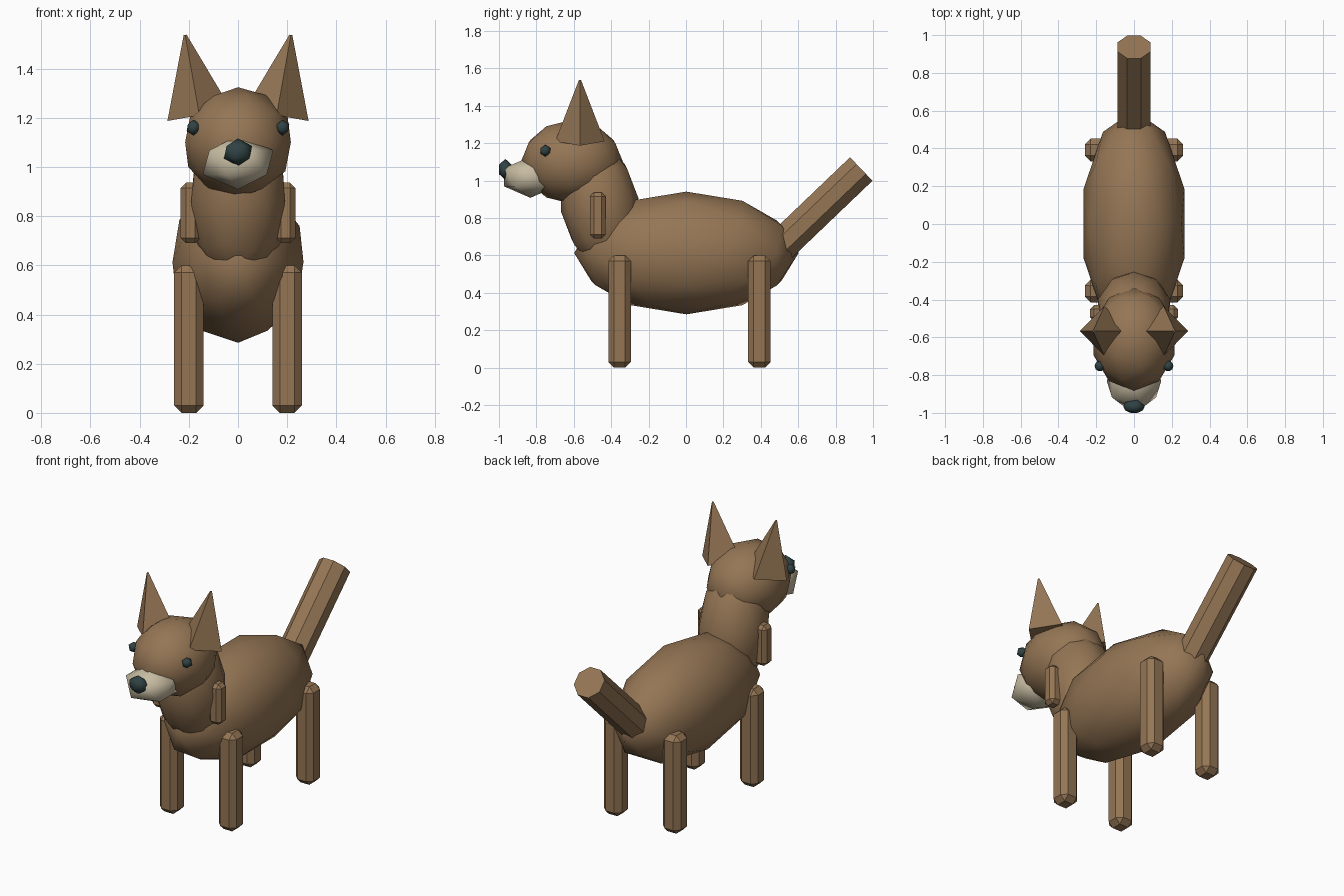
import bpy, bmesh, math
from mathutils import Matrix, Vector

if "Cube" in bpy.data.objects:
    bpy.data.objects.remove(bpy.data.objects["Cube"])


def material(name, rgb):
    m = bpy.data.materials.new(name)
    m.diffuse_color = (*rgb, 1)
    m.use_nodes = True
    m.node_tree.nodes["Principled BSDF"].inputs["Base Color"].default_value = m.diffuse_color
    return m


BROWN = material("brown fur", (0.30, 0.18, 0.09))
CREAM = material("cream muzzle", (0.57, 0.50, 0.36))
DARK = material("dark slate", (0.030, 0.055, 0.057))


def finish(name, bm, mat, smooth=False):
    bmesh.ops.recalc_face_normals(bm, faces=bm.faces)
    for f in bm.faces:
        f.smooth = smooth
    me = bpy.data.meshes.new(name)
    bm.to_mesh(me)
    bm.free()
    me.materials.append(mat)
    ob = bpy.data.objects.new(name, me)
    bpy.context.collection.objects.link(ob)
    return ob


def ball(name, centre, radii, mat, detail=2, tilt=0):
    """Low-poly ellipsoid, tilted about x."""
    bm = bmesh.new()
    m = (Matrix.Translation(centre) @ Matrix.Rotation(math.radians(tilt), 4, 'X')
         @ Matrix.Diagonal((*radii, 1)))
    bmesh.ops.create_icosphere(bm, subdivisions=detail, radius=1, matrix=m)
    return finish(name, bm, mat, True)


def bevelled_box(name, centre, size, bevel):
    bm = bmesh.new()
    bmesh.ops.create_cube(bm, size=1, matrix=Matrix.Translation(centre) @ Matrix.Diagonal((*size, 1)))
    bmesh.ops.bevel(bm, geom=bm.edges[:], offset=bevel, segments=1, affect='EDGES')
    return finish(name, bm, BROWN)


def cone(name, start, end, r1, r2, sides, spin=0):
    """Tapered prism running from start to end."""
    a, b = Vector(start), Vector(end)
    d = b - a
    # tilt the z axis onto d by the shortest turn
    rot = Vector((0, 0, 1)).rotation_difference(d).to_matrix().to_4x4()
    m = (Matrix.Translation((a + b) / 2) @ rot
         @ Matrix.Rotation(math.radians(spin), 4, 'Z'))
    bm = bmesh.new()
    bmesh.ops.create_cone(bm, cap_ends=True, segments=sides, radius1=r1, radius2=r2,
                          depth=d.length, matrix=m)
    return finish(name, bm, BROWN)


# Torso, neck and head
ball("body", (0, 0.002, 0.613), (0.28, 0.60, 0.328), BROWN)
ball("neck", (0, -0.462, 0.872), (0.20, 0.21, 0.36), BROWN, tilt=10)
ball("head", (0, -0.61, 1.10), (0.226, 0.273, 0.224), BROWN)

# Face
ball("muzzle", (0, -0.832, 1.018), (0.161, 0.165, 0.11), CREAM, detail=1)
ball("nose", (0, -0.966, 1.06), (0.064, 0.04, 0.056), DARK, detail=1)

# Tail
cone("tail", (0, 0.50, 0.644), (0, 0.937, 1.062), 0.094, 0.094, 8, spin=22.5)

# Paired parts
for side, s in (("left", 1), ("right", -1)):
    ball("eye_" + side, (s * 0.181, -0.752, 1.16), (0.031, 0.031, 0.032), DARK, detail=1)
    cone("ear_" + side, (s * 0.157, -0.567, 1.21), (s * 0.215, -0.567, 1.537), 0.132, 0.006, 4)
    bevelled_box("front_leg_" + side, (s * 0.20, -0.355, 0.30), (0.12, 0.12, 0.60), 0.03)
    bevelled_box("back_leg_" + side, (s * 0.20, 0.392, 0.30), (0.12, 0.12, 0.60), 0.03)
    bevelled_box("neck_tab_" + side, (s * 0.193, -0.472, 0.813), (0.08, 0.084, 0.246), 0.021)
